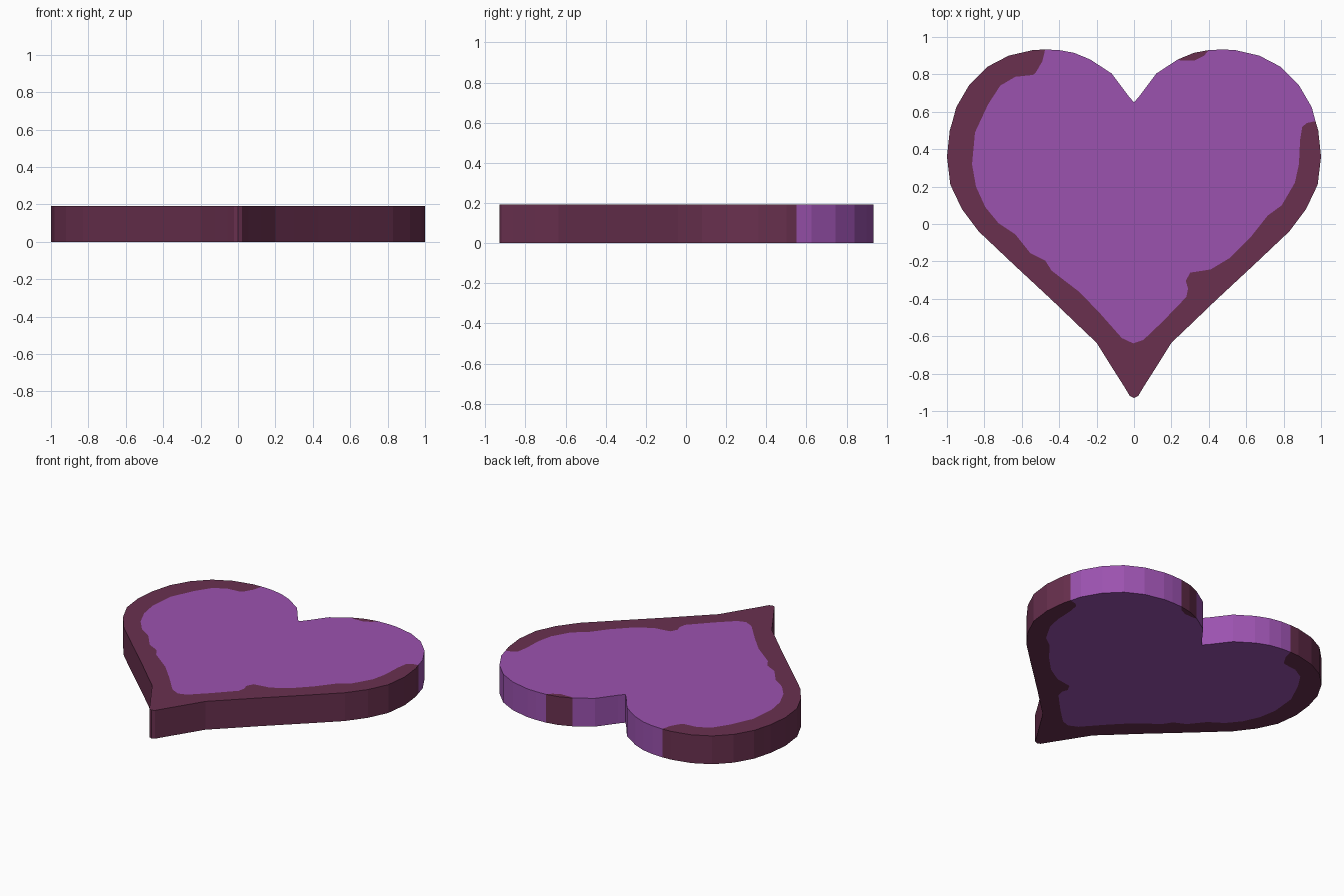
import bpy, bmesh

if "Cube" in bpy.data.objects:
    bpy.data.objects.remove(bpy.data.objects["Cube"])

H = 0.192  # thickness


def material(name, rgb):
    m = bpy.data.materials.new(name)
    m.diffuse_color = (*rgb, 1.0)
    m.use_nodes = True
    m.node_tree.nodes["Principled BSDF"].inputs["Base Color"].default_value = m.diffuse_color
    return m


# Right half of the heart outline, notch to tip (mirrored for the left half)
half = [(0, .65), (.03, .685), (.12, .805), (.235, .88), (.32, .915), (.40, .93),
        (.475, .933), (.54, .93), (.67, .90), (.785, .84), (.88, .745), (.95, .625),
        (.97, .55), (.985, .50), (1, .36), (.982, .21), (.92, .08), (.83, -.04),
        (.645, -.215), (.43, -.415), (.30, -.54), (.20, -.635), (.125, -.755),
        (.055, -.865), (.022, -.92), (0, -.93)]
outline = half + [(-x, y) for x, y in half[-2:0:-1]]
left_top = 2 * (len(half) - 1) - 6   # border begins here on the left lobe
right_top = 12                       # and here on the right lobe

# Wavy paint line between border and centre, left lobe to right lobe
seam = [(-.49, .87), (-.525, .81), (-.54, .797), (-.635, .787), (-.715, .74),
        (-.78, .64), (-.85, .49), (-.866, .32), (-.845, .20), (-.795, .09),
        (-.725, .005), (-.635, -.055), (-.555, -.155), (-.475, -.195), (-.44, -.25),
        (-.29, -.365), (-.18, -.48), (-.065, -.61), (-.005, -.638), (.05, -.62),
        (.155, -.52), (.28, -.39), (.289, -.345), (.277, -.305), (.30, -.26),
        (.41, -.243), (.515, -.18), (.62, -.075), (.715, .045), (.79, .10),
        (.86, .22), (.882, .32), (.888, .45), (.90, .52), (.925, .54)]
# Lower edge of the small dark patch on the right lobe
patch = [(.25, .873), (.325, .875), (.375, .90)]

bm = bmesh.new()
O, S, P = ([bm.verts.new((x, y, H)) for x, y in pts] for pts in (outline, seam, patch))

# Centre, border and patch share their edges
centre = O[left_top:] + O[:4] + P + O[5:right_top + 1] + S[::-1]
border = O[right_top:left_top + 1] + S
spot = O[3:6] + P[::-1]
tops = []
for loop, index in ((centre, 0), (border, 1), (spot, 1)):
    f = bm.faces.new(loop[::-1])
    f.material_index = index
    tops.append(f)

# Side walls take the colour of the top face they hang from
rim = [(e, e.link_faces[0].material_index) for e in bm.edges if len(e.link_faces) == 1]
low = {v: bm.verts.new((v.co.x, v.co.y, 0)) for v in list(bm.verts)}
for e, index in rim:
    a, b = e.verts
    bm.faces.new((a, b, low[b], low[a])).material_index = index
# Underside repeats the top pattern
for f in tops:
    bm.faces.new([low[v] for v in reversed(f.verts)]).material_index = f.material_index
bmesh.ops.recalc_face_normals(bm, faces=bm.faces[:])

mesh = bpy.data.meshes.new("heart_plate")
bm.to_mesh(mesh)
bm.free()
mesh.materials.append(material("purple", (0.33, 0.085, 0.43)))
mesh.materials.append(material("dark maroon", (0.142, 0.030, 0.078)))
heart = bpy.data.objects.new("heart_plate", mesh)
bpy.context.collection.objects.link(heart)
